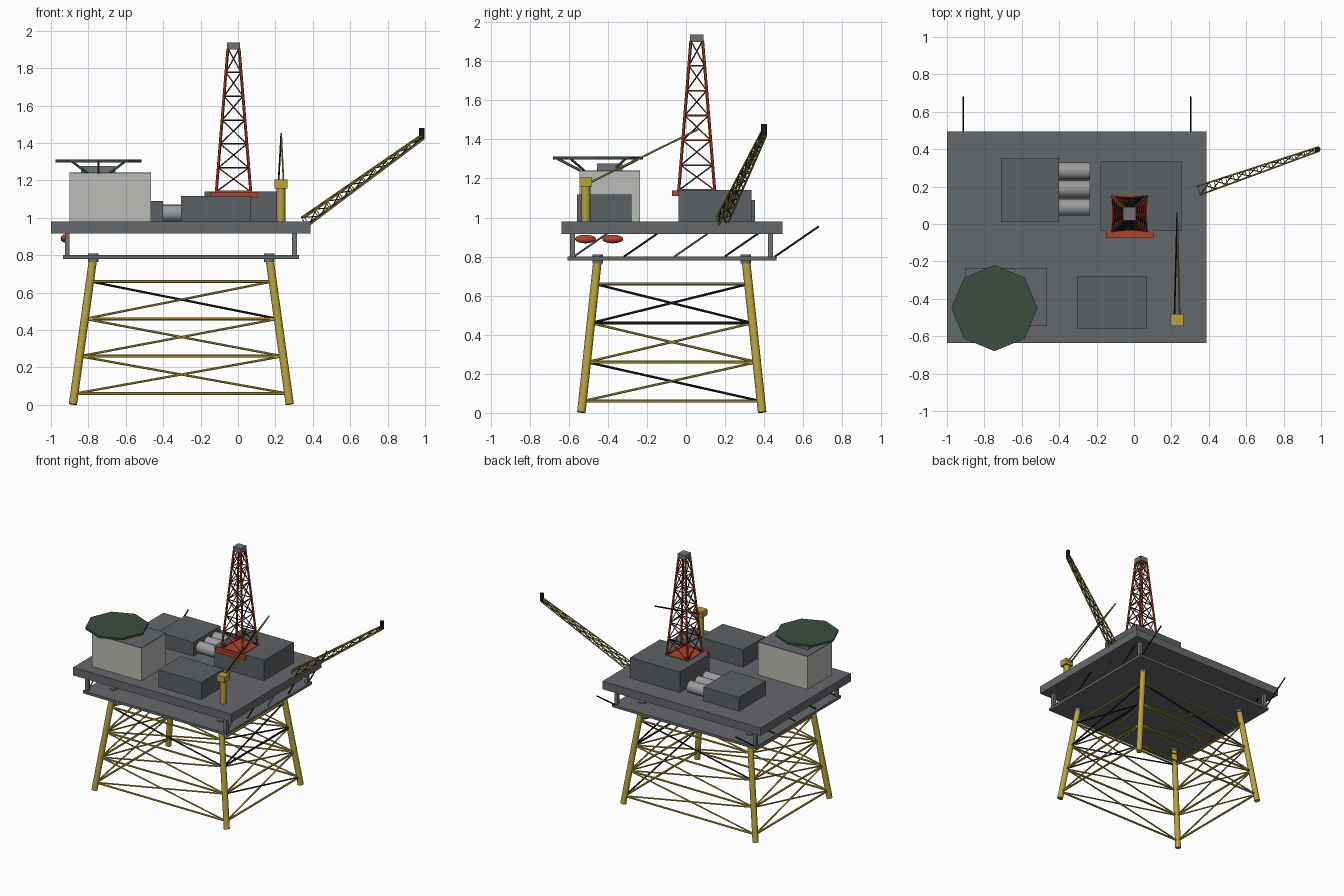
import bpy, bmesh
from mathutils import Vector, Matrix

cube = bpy.data.objects.get("Cube")
if cube:
    bpy.data.objects.remove(cube, do_unlink=True)


def material(name, r, g, b):
    m = bpy.data.materials.new(name)
    m.use_nodes = True
    m.diffuse_color = (r, g, b, 1)
    m.node_tree.nodes["Principled BSDF"].inputs["Base Color"].default_value = (r, g, b, 1)
    return m


DECK = material("deck grey", 0.13, 0.14, 0.15)
MODULE = material("module grey", 0.11, 0.12, 0.13)
STEEL = material("steel grey", 0.16, 0.17, 0.18)
TANK = material("tank grey", 0.32, 0.33, 0.34)
WHITE = material("quarters white", 0.5, 0.5, 0.465)
YELLOW = material("safety yellow", 0.48, 0.36, 0.045)
RED = material("derrick red", 0.42, 0.058, 0.022)
GREEN = material("helideck green", 0.045, 0.075, 0.05)
BLACK = material("soot black", 0.012, 0.012, 0.014)


def finish(name, bm, mat, smooth=False):
    mesh = bpy.data.meshes.new(name)
    bm.to_mesh(mesh)
    bm.free()
    mesh.materials.append(mat)
    ob = bpy.data.objects.new(name, mesh)
    bpy.context.collection.objects.link(ob)
    if smooth:
        bpy.ops.object.select_all(action='DESELECT')
        ob.select_set(True)
        bpy.context.view_layer.objects.active = ob
        bpy.ops.object.shade_smooth_by_angle()
    return ob


def box(name, x, y, z, mat):
    """Box from (low, high) ranges on each axis."""
    bm = bmesh.new()
    size = [b - a for a, b in (x, y, z)]
    mid = Vector([(a + b) / 2 for a, b in (x, y, z)])
    bmesh.ops.create_cube(bm, size=1, matrix=Matrix.Translation(mid) @ Matrix.Diagonal((*size, 1)))
    return finish(name, bm, mat)


def rods(name, segments, radius, mat, sides=6):
    """Straight round bars between pairs of points, joined in one object."""
    bm = bmesh.new()
    for a, b in segments:
        a, b = Vector(a), Vector(b)
        d = b - a
        turn = d.to_track_quat('Z', 'Y').to_matrix().to_4x4()
        bmesh.ops.create_cone(bm, cap_ends=True, segments=sides, radius1=radius, radius2=radius,
                              depth=d.length, matrix=Matrix.Translation((a + b) / 2) @ turn)
    return finish(name, bm, mat, True)


def two_tone_rods(name, segments, dark, radius, mat):
    """Bars of one colour, with those listed in dark made black."""
    rods(name, [s for i, s in enumerate(segments) if i not in dark], radius, mat)
    rods("dark_" + name, [segments[i] for i in dark], radius, BLACK)


def lattice(rings):
    """Ring bars and crossed braces for a stack of four-cornered rings."""
    flat, cross = [], []
    for ring in rings:
        flat += [(ring[k], ring[(k + 1) % 4]) for k in range(4)]
    for lo, hi in zip(rings, rings[1:]):
        for k in range(4):
            n = (k + 1) % 4
            cross += [(lo[k], hi[n]), (lo[n], hi[k])]
    return flat, cross


CORNERS = [(-1, -1), (1, -1), (1, 1), (-1, 1)]

# Jacket: four battered legs with braced bays
CX, CY = -0.303, -0.073


def jacket_ring(z):
    t = z / 0.78
    hx, hy = 0.58 - 0.108 * t, 0.463 - 0.083 * t
    return [(CX + sx * hx, CY + sy * hy, z) for sx, sy in CORNERS]


rods("jacket_legs", list(zip(jacket_ring(0.003), jacket_ring(0.79))), 0.022, YELLOW, 16)
flat, cross = lattice([jacket_ring(z) for z in (0.06, 0.26, 0.46, 0.66)])
two_tone_rods("jacket_horizontals", flat, [9], 0.008, YELLOW)
two_tone_rods("jacket_cross_braces", cross, [3, 17, 18, 19, 21], 0.006, YELLOW)
rods("leg_collars", [((x, y, 0.765), (x, y, 0.81)) for x, y, z in jacket_ring(0.79)],
     0.028, STEEL, 16)

# Decks, corner posts and the side trusses between them
box("main_deck", (-1, 0.387), (-0.637, 0.495), (0.917, 0.98), DECK)
box("cellar_deck", (-0.935, 0.325), (-0.607, 0.463), (0.78, 0.8), DECK)
for x in (-0.913, 0.303):
    side = "right" if x < 0 else "left"
    for y, end in ((-0.58, "front"), (0.433, "back")):
        box(f"deck_post_{end}_{side}", (x - 0.013, x + 0.013), (y - 0.013, y + 0.013),
            (0.8, 0.917), STEEL)
    starts = [-0.575 + 0.2575 * i for i in range(5)]
    two_tone_rods(f"deck_truss_{side}", [((x, y, 0.8), (x, y + 0.225, 0.955)) for y in starts],
                  [1, 3, 4], 0.005, STEEL)

# Deck modules
box("living_quarters", (-0.9, -0.465), (-0.545, -0.235), (0.98, 1.236), WHITE)
box("quarters_roof", (-0.9, -0.465), (-0.545, -0.235), (1.236, 1.242), DECK)
box("front_module", (-0.305, 0.07), (-0.558, -0.28), (0.98, 1.117), MODULE)
box("process_module", (-0.71, -0.4), (0.012, 0.352), (0.98, 1.09), MODULE)
box("drilling_module", (-0.18, 0.255), (-0.038, 0.335), (0.98, 1.142), MODULE)
rods("storage_tanks", [((-0.42, y, 1.025), (-0.235, y, 1.025)) for y in (0.09, 0.187, 0.284)],
     0.045, TANK, 20)

# Helideck on struts
HX, HY = -0.746, -0.45
bm = bmesh.new()
bmesh.ops.create_cone(bm, cap_ends=True, segments=8, radius1=0.23, radius2=0.23, depth=0.016,
                      matrix=Matrix.Translation((HX, HY, 1.304)))
finish("helideck", bm, GREEN)
box("helideck_base", (-0.84, -0.655), (-0.455, -0.325), (1.242, 1.278), STEEL)
struts = [((HX + sx * 0.06, HY + sy * 0.07, 1.24), (HX + sx * 0.14, HY + sy * 0.14, 1.3))
          for sx, sy in CORNERS]
struts += [((HX, HY + s * 0.09, 1.24), (HX, HY + s * 0.205, 1.3)) for s in (-1, 1)]
rods("helideck_struts", struts, 0.007, STEEL)

# Derrick
DX, DY = -0.024, 0.055


def derrick_ring(i):
    t = i / 6
    h = 0.092 - 0.062 * t
    return [(DX + sx * h, DY + sy * h, 1.14 + 0.765 * t) for sx, sy in CORNERS]


rings = [derrick_ring(i) for i in range(7)]
flat, cross = lattice(rings)
rods("derrick_legs", list(zip(rings[0], rings[-1])), 0.008, RED)
two_tone_rods("derrick_girts", flat, range(0, len(flat), 2), 0.004, RED)
two_tone_rods("derrick_braces", cross, range(0, len(cross), 2), 0.0035, RED)
box("derrick_skid", (DX - 0.127, DX + 0.127), (DY - 0.127, DY + 0.127), (1.11, 1.139), RED)
box("derrick_floor", (DX - 0.1, DX + 0.1), (DY - 0.1, DY + 0.1), (1.137, 1.147), RED)
box("derrick_crown", (DX - 0.035, DX + 0.035), (DY - 0.035, DY + 0.035), (1.9, 1.937), STEEL)

# Pedestal crane with a two-chord boom
rods("crane_pedestal", [((0.23, -0.513, 0.98), (0.23, -0.513, 1.165))], 0.023, YELLOW, 16)
box("crane_cab", (0.195, 0.265), (-0.546, -0.48), (1.158, 1.206), YELLOW)
tip = (0.231, 0.06, 1.45)
two_tone_rods("crane_boom", [((0.23 + s * 0.014, -0.49, 1.18), tip) for s in (-1, 1)],
              [0], 0.005, YELLOW)

# Flare boom: tapering square lattice
start, end = Vector((0.36, 0.184, 0.982)), Vector((0.98, 0.398, 1.428))
along = (end - start).normalized()
across = along.cross(Vector((0, 0, 1))).normalized()
up = across.cross(along)


def flare_ring(i):
    h = 0.024 - 0.0013 * i
    return [start.lerp(end, i / 10) + across * sx * h + up * sy * h for sx, sy in CORNERS]


rings = [flare_ring(i) for i in range(11)]
flat, cross = lattice(rings)
rods("flare_boom_chords", list(zip(rings[0], rings[-1])), 0.005, YELLOW)
rods("flare_boom_frames", flat, 0.0025, YELLOW)
rods("flare_boom_braces", cross[::2], 0.003, BLACK)
rods("flare_tip", [((0.982, 0.4, 1.42), (0.982, 0.4, 1.48))], 0.015, BLACK, 12)

# Lifeboats under the right edge of the deck
for name, y in (("front", -0.515), ("back", -0.375)):
    bm = bmesh.new()
    bmesh.ops.create_uvsphere(bm, u_segments=16, v_segments=10, radius=1,
                              matrix=Matrix.Translation((-0.925, y, 0.89))
                              @ Matrix.Diagonal((0.023, 0.054, 0.022, 1)))
    finish(f"lifeboat_{name}", bm, RED, True)
